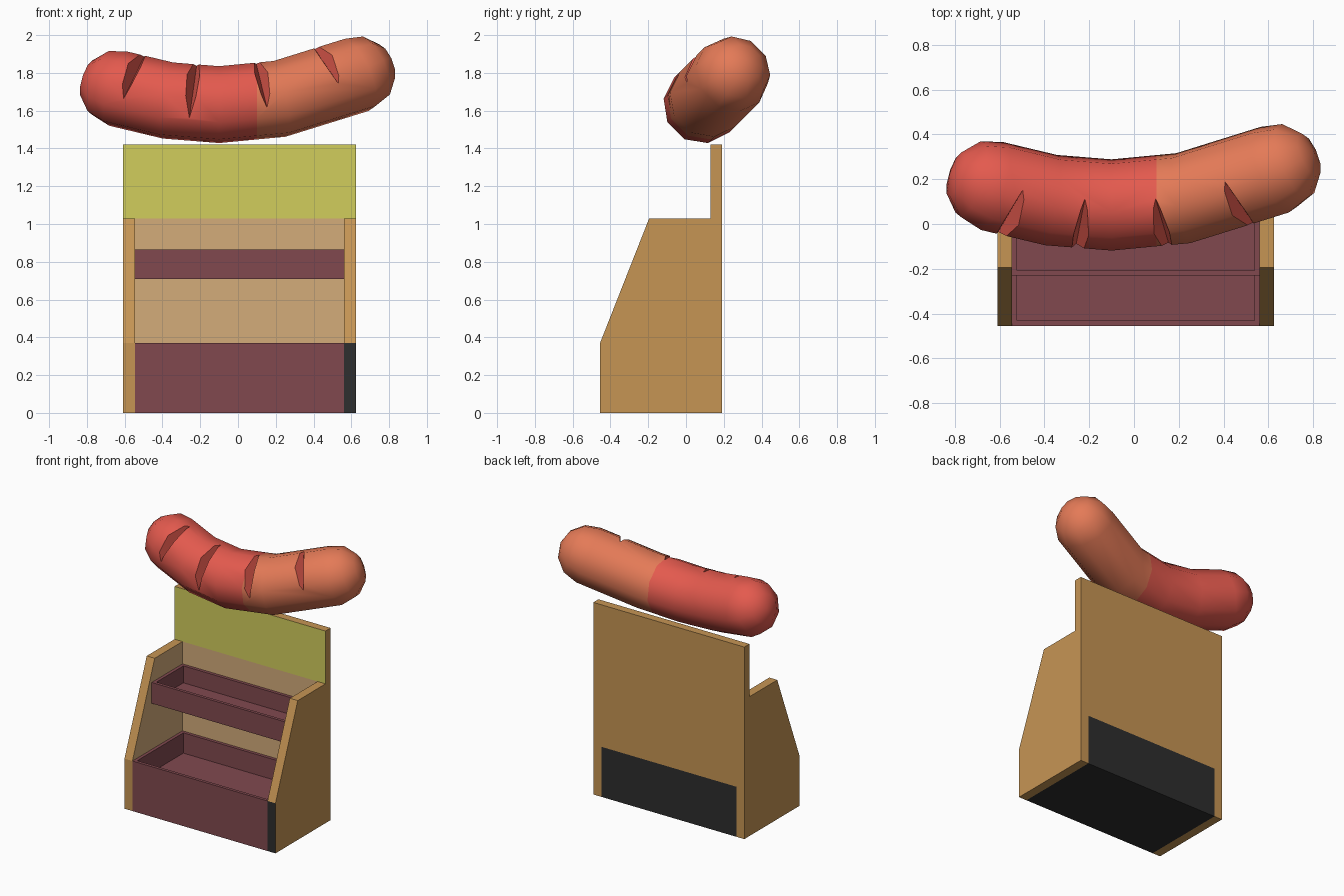
import bpy, bmesh, math
from mathutils import Vector

if "Cube" in bpy.data.objects:
    bpy.data.objects.remove(bpy.data.objects["Cube"])


def mat(name, r, g, b):
    m = bpy.data.materials.new(name)
    lin = [((c / 255 + 0.055) / 1.055) ** 2.4 for c in (r, g, b)]
    m.diffuse_color = (*lin, 1)
    m.use_nodes = True
    m.node_tree.nodes["Principled BSDF"].inputs["Base Color"].default_value = m.diffuse_color
    return m


WOOD = mat("wood", 198, 149, 84)
TAN = mat("light_wood", 212, 172, 122)
MAROON = mat("maroon", 129, 73, 79)
YELLOW = mat("yellow", 209, 205, 92)
BLACK = mat("black", 46, 46, 46)
RED = mat("sausage_red", 228, 90, 78)
ORANGE = mat("sausage_orange", 228, 122, 87)


def finish(bm, name, mats, rule=None):
    bmesh.ops.recalc_face_normals(bm, faces=bm.faces[:])
    bm.normal_update()
    if rule:
        for f in bm.faces:
            f.material_index = rule(f.calc_center_median(), f.normal)
    me = bpy.data.meshes.new(name)
    bm.to_mesh(me)
    bm.free()
    for m in mats:
        me.materials.append(m)
    ob = bpy.data.objects.new(name, me)
    bpy.context.collection.objects.link(ob)
    return ob


def prism(bm, profile, x0, x1):
    """Extrude a (y, z) profile from x0 to x1."""
    f = bm.faces.new([bm.verts.new((x0, y, z)) for y, z in profile])
    ext = bmesh.ops.extrude_face_region(bm, geom=[f], use_keep_orig=True)["geom"]
    bmesh.ops.translate(bm, vec=(x1 - x0, 0, 0),
                        verts=[v for v in ext if isinstance(v, bmesh.types.BMVert)])


def rect(y0, y1, z0, z1):
    return [(y0, z0), (y1, z0), (y1, z1), (y0, z1)]


def cut(bm, co, no):
    bmesh.ops.bisect_plane(bm, geom=bm.verts[:] + bm.edges[:] + bm.faces[:],
                           plane_co=co, plane_no=no)


XL, XLI, XRI, XR = -0.61, -0.545, 0.56, 0.625
YF, YP, YB = -0.455, 0.13, 0.19
ZL, ZS, ZT = 0.37, 1.03, 1.42

# Side panels, light wood on the inside; right front foot is black
side = [(YF, 0), (YP, 0), (YP, ZS), (-0.195, ZS), (YF, ZL)]
for name, x0, x1, inward, foot in (("left_side_panel", XL, XLI, 1, 0),
                                   ("right_side_panel", XRI, XR, -1, 2)):
    bm = bmesh.new()
    prism(bm, side, x0, x1)
    finish(bm, name, [WOOD, TAN, BLACK],
           lambda c, n: 1 if n.x * inward > 0.5 else foot if n.y < -0.99 else 0)

# Back panel: yellow sign area in front, black foot area behind and below
bm = bmesh.new()
prism(bm, rect(YP, YB, 0, ZT), XL, XR)
for co, no in (((0, 0, ZL), (0, 0, 1)), ((0, 0, ZS), (0, 0, 1)),
               ((XLI, 0, 0), (1, 0, 0)), ((XRI, 0, 0), (1, 0, 0))):
    cut(bm, co, no)


def back_rule(c, n):
    if n.y < -0.5:
        return 2 if c.z > ZS else 1
    if (n.y > 0.5 or n.z < -0.5) and c.z < ZL and XLI < c.x < XRI:
        return 3
    return 0


finish(bm, "back_panel", [WOOD, TAN, YELLOW, BLACK], back_rule)


# Trays, open at the top
def tray(name, y0, z0, z1, depth, bottom):
    bm = bmesh.new()
    prism(bm, rect(y0, YP, z0, z1), XLI, XRI)
    bmesh.ops.recalc_face_normals(bm, faces=bm.faces[:])
    bm.normal_update()
    top = max(bm.faces, key=lambda f: f.calc_center_median().z)
    bmesh.ops.inset_region(bm, faces=[top], thickness=0.033)
    inner = bmesh.ops.extrude_discrete_faces(bm, faces=[top])["faces"][0]
    bmesh.ops.translate(bm, vec=(0, 0, -depth), verts=inner.verts[:])
    finish(bm, name, [MAROON, BLACK],
           lambda c, n: bottom if n.z < -0.5 else 0)


tray("lower_tray", YF, 0, ZL, 0.15, 1)
tray("upper_tray", -0.23, 0.71, 0.865, 0.125, 0)

# Sausage: ten-sided tube along a bent path in a tilted plane
R, SIDES, BEND = 0.206, 10, 0.42
UP = Vector((0, 1, 1)).normalized()
ACROSS = Vector((0, -1, 1)).normalized()


def path(x):
    p = Vector((x, 0.085, 1.632)) + UP * BEND * (x + 0.1) ** 2
    t = (Vector((1, 0, 0)) + UP * 2 * BEND * (x + 0.1)).normalized()
    return p, t


XS = [-0.633, -0.37, -0.1, 0.22, 0.628]
stations = [(XS[0], -60), (XS[0], -30)] + [(x, 0) for x in XS] + [(XS[-1], 30), (XS[-1], 60)]
bm = bmesh.new()
rings = []
for x, a in stations:
    p, t = path(x)
    a = math.radians(a)
    nrm = ACROSS.cross(t).normalized()
    ring = []
    for i in range(SIDES):
        b = 2 * math.pi * (i + 0.5) / SIDES
        ring.append(bm.verts.new(p + t * R * math.sin(a) + R * math.cos(a)
                                 * (nrm * math.cos(b) + ACROSS * math.sin(b))))
    rings.append(ring)
for r0, r1 in zip(rings, rings[1:]):
    for i in range(SIDES):
        j = (i + 1) % SIDES
        bm.faces.new((r0[i], r0[j], r1[j], r1[i]))
for ring, x, s in ((rings[0], XS[0], -1), (rings[-1], XS[-1], 1)):
    p, t = path(x)
    pole = bm.verts.new(p + t * R * s)
    for i in range(SIDES):
        bm.faces.new((ring[i], ring[(i + 1) % SIDES], pole))
SPLIT = 0.1
cut(bm, (SPLIT, 0, 0), (1, 0, 0))
sausage = finish(bm, "sausage", [RED, ORANGE], lambda c, n: 1 if c.x > SPLIT else 0)

# Wedge cutters for the four slits
bm = bmesh.new()
for x, dist, ang in ((-0.55, 0.12, 40), (-0.237, 0.10, 36), (0.125, 0.12, 40), (0.475, 0.135, 45)):
    p, t = path(x)
    ang = math.radians(ang)
    n = Vector((0, -math.cos(ang), math.sin(ang)))
    n = (n - t * n.dot(t)).normalized()
    c = t.cross(n)
    w = 0.033 * (0.3 - dist) / (0.2 - dist)
    w = min(w, 0.075)
    ends = [[bm.verts.new(p + c * s + n * d + t * o)
             for d, o in ((dist, 0), (0.3, w), (0.3, -w))] for s in (-0.3, 0.3)]
    bm.faces.new(ends[0])
    bm.faces.new(ends[1])
    for i in range(3):
        j = (i + 1) % 3
        bm.faces.new((ends[0][i], ends[0][j], ends[1][j], ends[1][i]))
cutter = finish(bm, "slit_cutter", [RED, ORANGE])
cutter.hide_render = True

mod = sausage.modifiers.new("slits", "BOOLEAN")
mod.operation = "DIFFERENCE"
mod.solver = "EXACT"
mod.object = cutter
bpy.context.view_layer.objects.active = sausage
sausage.select_set(True)
bpy.ops.object.modifier_apply(modifier=mod.name)
bpy.data.objects.remove(cutter, do_unlink=True)
bpy.ops.object.shade_smooth_by_angle(angle=math.radians(45))
